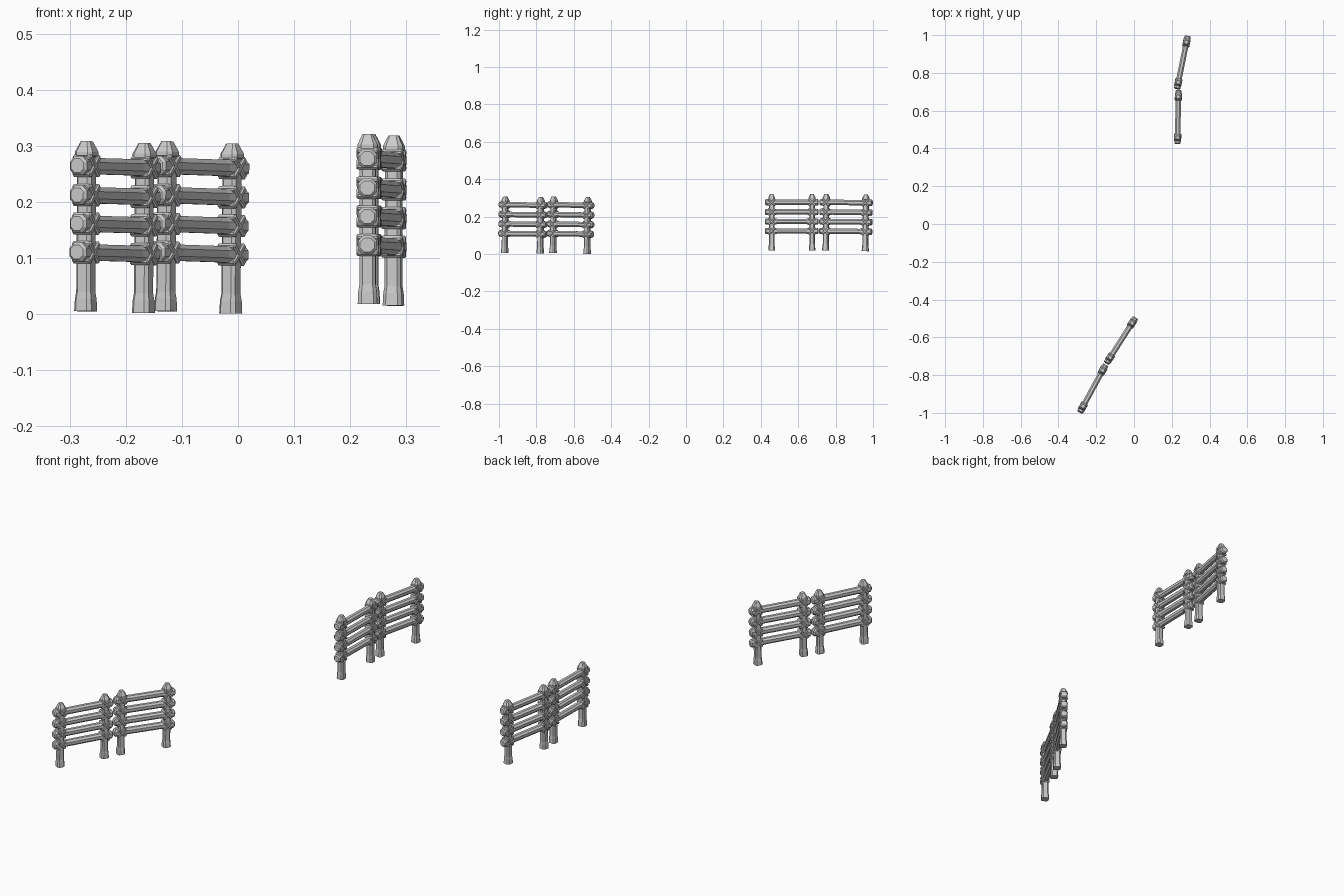
import bpy, bmesh, math
from mathutils import Matrix, Vector

if "Cube" in bpy.data.objects:
    bpy.data.objects.remove(bpy.data.objects["Cube"])

SPACING = 0.216                       # distance between the posts of a panel
OVERHANG = 0.035                      # rail length beyond each post
RAIL_Z = [0.105, 0.156, 0.207, 0.259]


def loft(bm, sections, chamfer, mat):
    """Chamfered-square sections (position, half width) stacked along local z."""
    rings = []
    for z, h in sections:
        c = h * chamfer
        pts = [(h, -c), (h, c), (c, h), (-c, h), (-h, c), (-h, -c), (-c, -h), (c, -h)]
        rings.append([bm.verts.new(mat @ Vector((x, y, z))) for x, y in pts])
    for a, b in zip(rings, rings[1:]):
        for i in range(8):
            j = (i + 1) % 8
            bm.faces.new((a[i], a[j], b[j], b[i]))
    bm.faces.new(rings[0][::-1])
    bm.faces.new(rings[-1])


def finish(bm, name, mat):
    bmesh.ops.recalc_face_normals(bm, faces=bm.faces)
    me = bpy.data.meshes.new(name)
    bm.to_mesh(me)
    bm.free()
    ob = bpy.data.objects.new(name, me)
    ob.matrix_world = mat
    bpy.context.collection.objects.link(ob)
    return ob


def panel(tag, start, end):
    p, q = Vector(start), Vector(end)
    d = q - p
    yaw = math.atan2(d.y, d.x)
    pitch = math.atan2(d.z, d.xy.length)
    mat = (Matrix.Translation((p + q) / 2) @ Matrix.Rotation(yaw, 4, 'Z')
           @ Matrix.Rotation(-pitch, 4, 'Y'))
    half = SPACING / 2

    # Posts: flared foot, slim shaft, tapered cap
    bm = bmesh.new()
    for s in (-1, 1):
        loft(bm, [(0, 0.0175), (0.022, 0.0165), (0.035, 0.0145), (0.275, 0.0145),
                  (0.277, 0.018), (0.284, 0.018), (0.303, 0.009)],
             0.62, Matrix.Translation((s * half, 0, 0)))
    finish(bm, "posts_" + tag, mat)

    # Rails: octagonal logs, thicker at the ends
    bm = bmesh.new()
    e = half + OVERHANG
    for z in RAIL_Z:
        loft(bm, [(-e, 0.0125), (-e + 0.005, 0.0170), (-half + 0.012, 0.0165),
                  (-half + 0.03, 0.0145), (half - 0.03, 0.0145),
                  (half - 0.012, 0.0165), (e - 0.005, 0.0170), (e, 0.0125)],
             0.45, Matrix.Translation((0, 0, z)) @ Matrix.Rotation(math.pi / 2, 4, 'Y'))
    finish(bm, "rails_" + tag, mat)

    # Crossed lashings at every joint
    bm = bmesh.new()
    for s in (-1, 1):
        for z in RAIL_Z:
            for a in (-1, 1):
                bmesh.ops.create_cube(bm, size=1, matrix=(
                    Matrix.Translation((s * half, 0, z))
                    @ Matrix.Rotation(a * math.pi / 4, 4, 'Y')
                    @ Matrix.Diagonal((0.050, 0.0385, 0.011, 1))))
    ob = finish(bm, "lashings_" + tag, mat)
    bev = ob.modifiers.new("bevel", 'BEVEL')
    bev.width = 0.0025
    bev.segments = 1


# Four panels, given by the feet of their two posts
panel("front_left", (-0.271, -0.968, 0.005), (-0.169, -0.780, 0.002))
panel("front_right", (-0.129, -0.711, 0.005), (-0.013, -0.529, 0.001))
panel("back_near", (0.231, 0.458, 0.018), (0.235, 0.674, 0.018))
panel("back_far", (0.234, 0.747, 0.018), (0.277, 0.958, 0.015))
